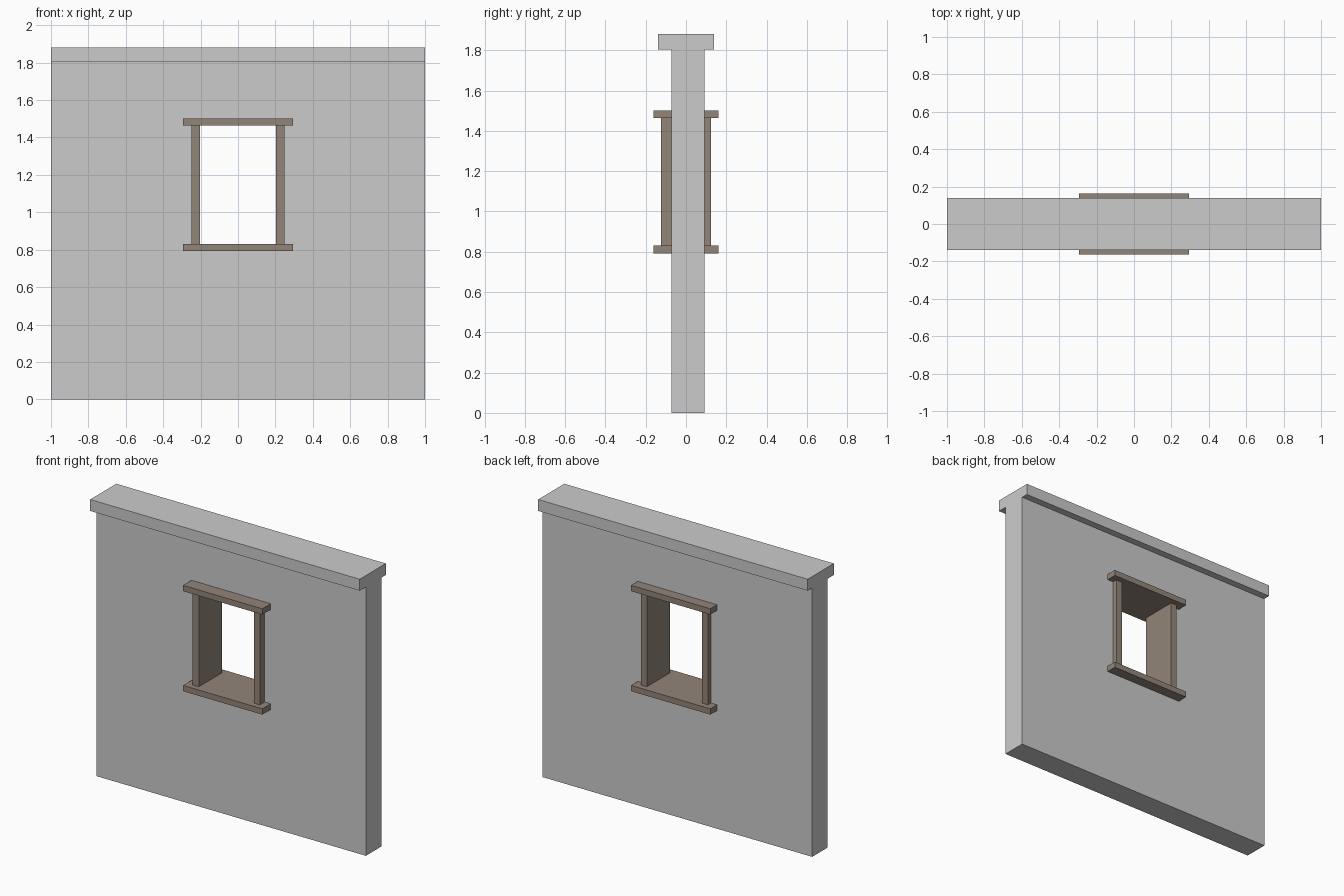
import bpy

if "Cube" in bpy.data.objects:
    bpy.data.objects.remove(bpy.data.objects["Cube"])


def box(name, x, y, z, mat=None):
    """Axis-aligned box from (min, max) ranges."""
    bpy.ops.mesh.primitive_cube_add(
        size=1, location=[(a + b) / 2 for a, b in (x, y, z)])
    ob = bpy.context.object
    ob.name = name
    ob.scale = [b - a for a, b in (x, y, z)]
    bpy.ops.object.transform_apply(location=False, rotation=False, scale=True)
    if mat:
        ob.data.materials.append(mat)
    return ob


wood = bpy.data.materials.new("frame_wood")
wood.diffuse_color = (0.29, 0.235, 0.19, 1)
wood.use_nodes = True
wood.node_tree.nodes["Principled BSDF"].inputs["Base Color"].default_value = wood.diffuse_color

# Wall with a window opening (edges hidden inside the frame)
wall = box("wall", (-1, 1), (-0.073, 0.091), (0, 1.805))
cutter = box("opening_cutter", (-0.226, 0.226), (-0.5, 0.5), (0.811, 1.482))
cutter.hide_render = True
cut = wall.modifiers.new("opening", 'BOOLEAN')
cut.operation = 'DIFFERENCE'
cut.solver = 'EXACT'
cut.object = cutter
bpy.context.view_layer.objects.active = wall
bpy.ops.object.modifier_apply(modifier=cut.name)
bpy.data.objects.remove(cutter)

# Coping along the top of the wall
box("wall_cap", (-1, 1), (-0.138, 0.138), (1.803, 1.88))

# Window frame: sill and lintel
for name, z in (("sill", (0.792, 0.831)), ("lintel", (1.463, 1.502))):
    box("window_" + name, (-0.294, 0.294), (-0.162, 0.162), z, wood)

# Window frame: side posts
for name, s in (("left", -1), ("right", 1)):
    box("window_post_" + name, sorted((s * 0.204, s * 0.249)),
        (-0.124, 0.123), (0.831, 1.463), wood)
